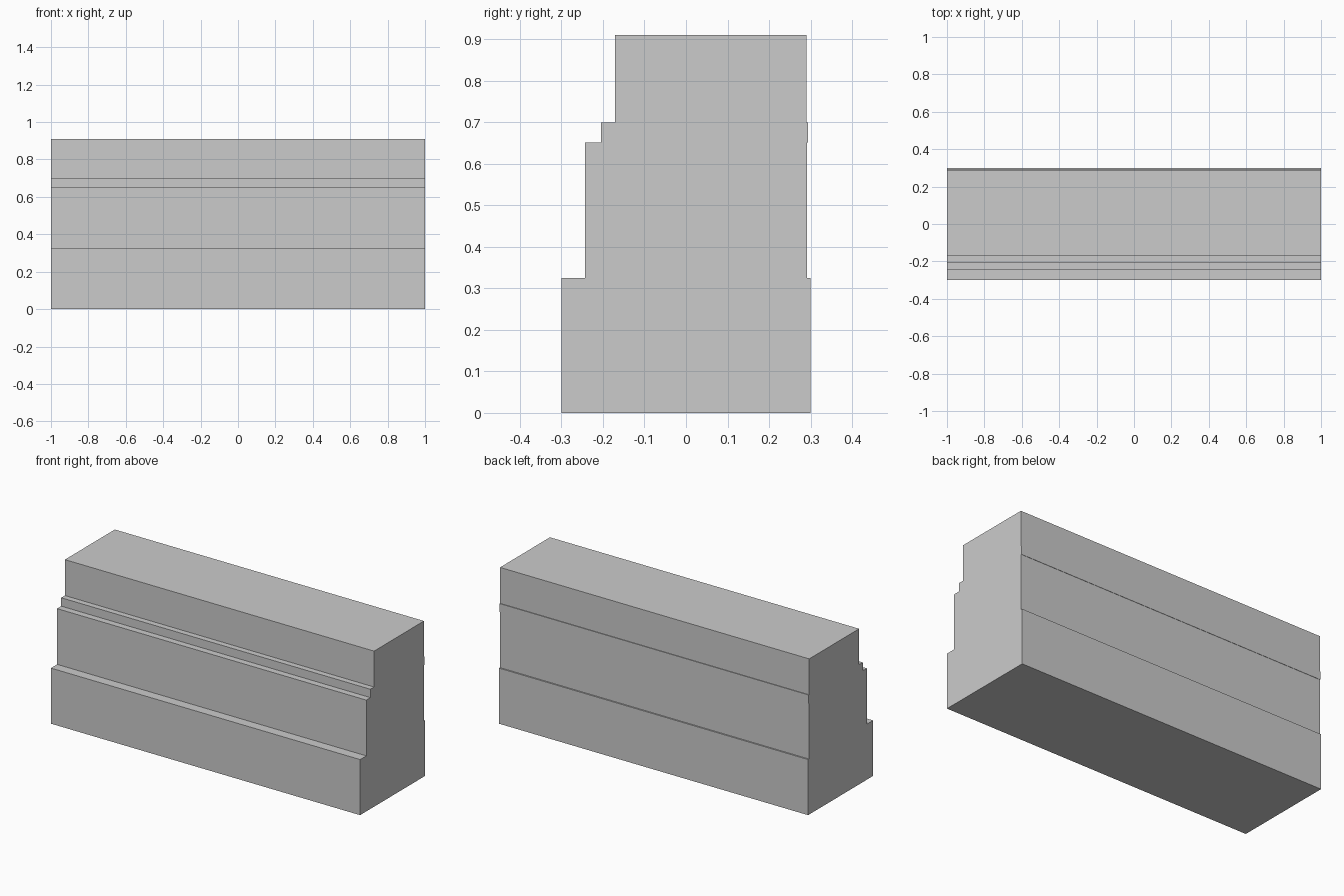
import bpy
import bmesh
from mathutils import Vector

cube = bpy.data.objects.get("Cube")
if cube:
    bpy.data.objects.remove(cube, do_unlink=True)

# Plain grey stone
stone = bpy.data.materials.new("light_grey")
stone.use_nodes = True
colour = (0.6, 0.6, 0.6, 1)
stone.diffuse_color = colour
stone.node_tree.nodes["Principled BSDF"].inputs["Base Color"].default_value = colour

LENGTH = 2.0

# Tiers from the ground up: front y, back y, bottom z, top z
tiers = [
    (-0.3, 0.3, 0, 0.325),          # plinth
    (-0.243, 0.292, 0.325, 0.651),  # body
    (-0.205, 0.294, 0.651, 0.7),    # thin ledge
    (-0.171, 0.29, 0.7, 0.91),      # upper block
]

# Closed stepped outline: up the front, then down the back
front = [(y, z) for y, _, low, high in tiers for z in (low, high)]
back = [(y, z) for _, y, low, high in tiers for z in (low, high)]
outline = front + back[::-1]

# Extrude the outline along the length
bm = bmesh.new()
end = bm.faces.new([bm.verts.new((-LENGTH / 2, y, z)) for y, z in outline])
result = bmesh.ops.extrude_face_region(bm, geom=[end], use_keep_orig=True)
moved = [v for v in result["geom"] if isinstance(v, bmesh.types.BMVert)]
bmesh.ops.translate(bm, verts=moved, vec=Vector((LENGTH, 0, 0)))
bmesh.ops.recalc_face_normals(bm, faces=bm.faces)

mesh = bpy.data.meshes.new("stepped_block")
bm.to_mesh(mesh)
bm.free()
mesh.materials.append(stone)
block = bpy.data.objects.new("stepped_block", mesh)
bpy.context.collection.objects.link(block)
